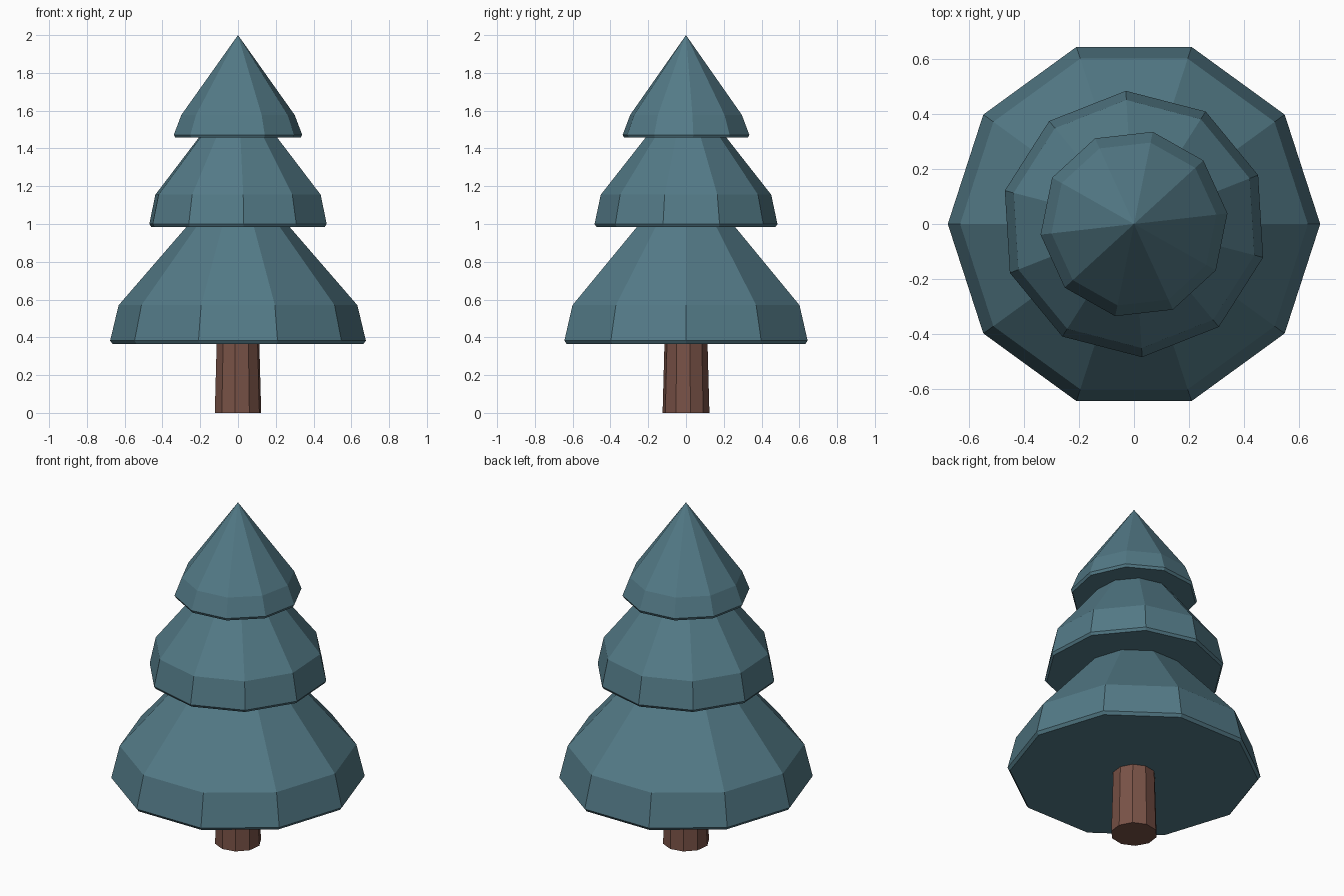
import bpy, bmesh, math

if "Cube" in bpy.data.objects:
    bpy.data.objects.remove(bpy.data.objects["Cube"])


def material(name, colour):
    mat = bpy.data.materials.new(name)
    mat.diffuse_color = (*colour, 1)
    mat.use_nodes = True
    mat.node_tree.nodes["Principled BSDF"].inputs["Base Color"].default_value = mat.diffuse_color
    return mat


needles = material("blue_green_needles", (0.087, 0.195, 0.242))
bark = material("brown_bark", (0.190, 0.084, 0.062))


def lathe(name, profile, turn, mat, sides=10):
    """Faceted solid from (radius, height) rings; radius 0 makes a point."""
    bm = bmesh.new()
    rings = []
    for r, z in profile:
        if r == 0:
            rings.append([bm.verts.new((0, 0, z))] * sides)
            continue
        angles = [math.radians(turn) + math.tau * i / sides for i in range(sides)]
        rings.append([bm.verts.new((r * math.cos(a), r * math.sin(a), z)) for a in angles])
    bm.faces.new(rings[0][::-1])
    for low, high in zip(rings, rings[1:]):
        for i in range(sides):
            j = (i + 1) % sides
            if high[i] is high[j]:
                bm.faces.new((low[i], low[j], high[i]))
            else:
                bm.faces.new((low[i], low[j], high[j], high[i]))
    if rings[-1][0] is not rings[-1][1]:
        bm.faces.new(rings[-1])
    mesh = bpy.data.meshes.new(name)
    bm.to_mesh(mesh)
    bm.free()
    mesh.materials.append(mat)
    obj = bpy.data.objects.new(name, mesh)
    bpy.context.collection.objects.link(obj)
    return obj


# Tapered trunk
lathe("trunk", [(0.125, 0), (0.114, 0.40)], 10.7, bark)

# Three stacked branch tiers, each with a thin bevelled rim, skirt and cone
lathe("lower_branches", [(0.664, 0.365), (0.677, 0.382), (0.632, 0.57), (0, 1.30)], 0, needles)
lathe("middle_branches", [(0.475, 0.985), (0.485, 1.0), (0.452, 1.155), (0, 1.73)], 21.5, needles)
lathe("top_branches", [(0.334, 1.457), (0.342, 1.472), (0.302, 1.577), (0, 2.0)], 6.5, needles)
